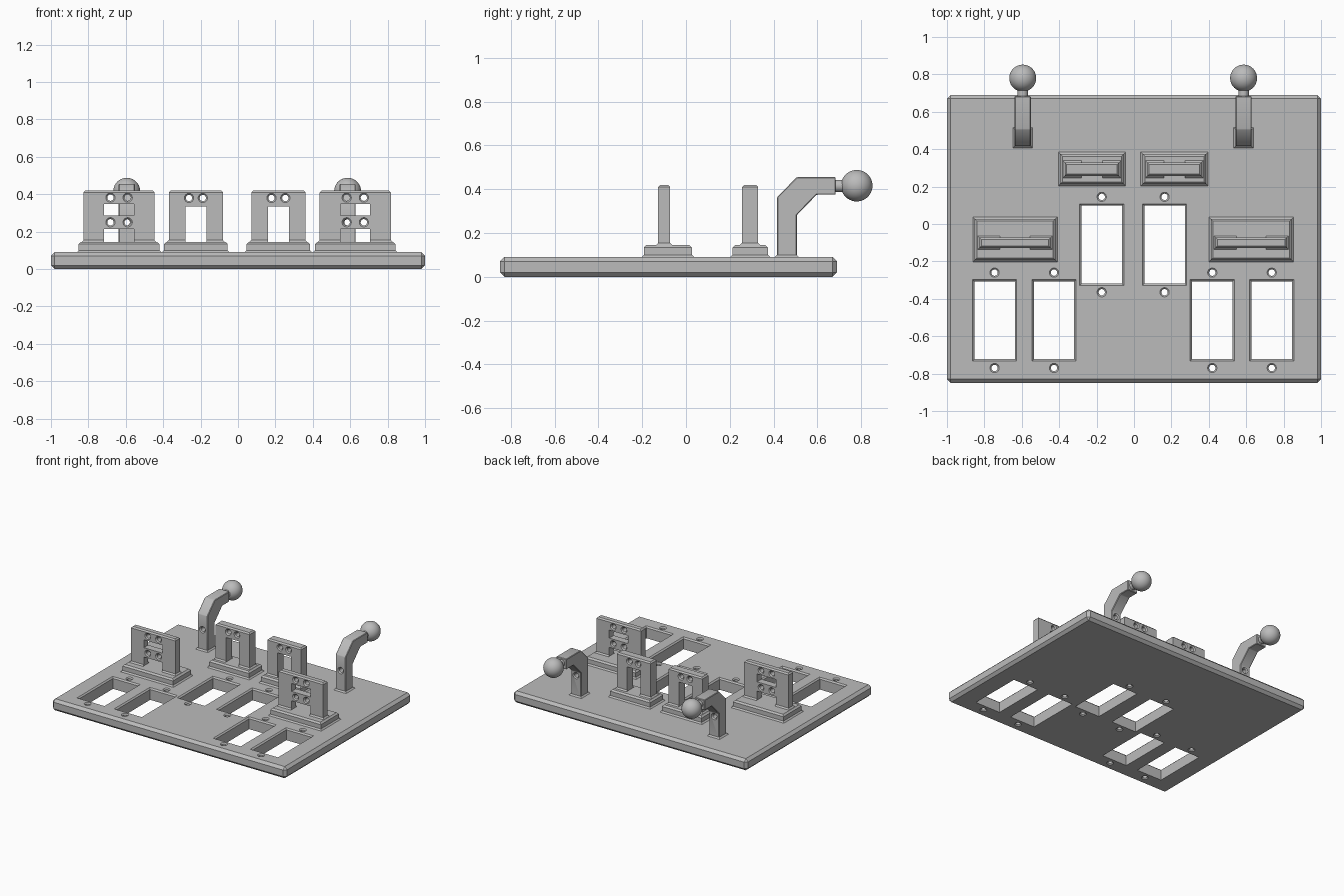
import bpy, bmesh, math
from mathutils import Vector

cube = bpy.data.objects.get("Cube")
if cube:
    bpy.data.objects.remove(cube, do_unlink=True)

grey = bpy.data.materials.new("plain_grey")
grey.use_nodes = True
grey.diffuse_color = (0.5, 0.5, 0.5, 1)
grey.node_tree.nodes["Principled BSDF"].inputs["Base Color"].default_value = (0.5, 0.5, 0.5, 1)

AXIS = -0.0045   # mirror plane of the fittings
TOP = 0.09       # upper face of the plate


def loft(bm, rings):
    """Skin a list of equal-length rings and cap both ends."""
    rows = [[bm.verts.new(p) for p in ring] for ring in rings]
    n = len(rows[0])
    for a, b in zip(rows, rows[1:]):
        for i in range(n):
            j = (i + 1) % n
            bm.faces.new((a[i], a[j], b[j], b[i]))
    bm.faces.new(rows[0][::-1])
    bm.faces.new(rows[-1])


def rect(x0, x1, y0, y1, z, grow=0.0):
    x0, x1, y0, y1 = x0 - grow, x1 + grow, y0 - grow, y1 + grow
    return [(x0, y0, z), (x1, y0, z), (x1, y1, z), (x0, y1, z)]


def block(bm, x0, x1, y0, y1, levels):
    """Stack of rectangles; levels are (height, outward growth) pairs."""
    loft(bm, [rect(x0, x1, y0, y1, z, g) for z, g in levels])


def drill(bm, centre, axis, half, wide=0.025, narrow=0.017):
    """Round cutter with a small countersink at both ends."""
    axis = Vector(axis)
    u = axis.orthogonal().normalized()
    v = axis.cross(u)
    rim = wide - narrow
    rings = []
    for t, r in ((-half - 0.01, wide), (-half, wide), (-half + rim, narrow),
                 (half - rim, narrow), (half, wide), (half + 0.01, wide)):
        turns = [math.tau * k / 20 for k in range(20)]
        rings.append([Vector(centre) + axis * t + (u * math.cos(a) + v * math.sin(a)) * r
                      for a in turns])
    loft(bm, rings)


def finish(bm, name, smooth=False):
    bmesh.ops.recalc_face_normals(bm, faces=bm.faces)
    mesh = bpy.data.meshes.new(name)
    bm.to_mesh(mesh)
    bm.free()
    mesh.materials.append(grey)
    ob = bpy.data.objects.new(name, mesh)
    bpy.context.collection.objects.link(ob)
    if smooth:
        select(ob)
        bpy.ops.object.shade_smooth_by_angle(angle=math.radians(35))
    return ob


def select(ob):
    bpy.ops.object.select_all(action='DESELECT')
    ob.select_set(True)
    bpy.context.view_layer.objects.active = ob


def bevel(ob, width):
    mod = ob.modifiers.new("chamfer", 'BEVEL')
    mod.width, mod.segments = width, 1
    select(ob)
    bpy.ops.object.modifier_apply(modifier=mod.name)


def cut(ob, bm):
    cutter = finish(bm, "cutter")
    cutter.hide_render = True
    mod = ob.modifiers.new("cut", 'BOOLEAN')
    mod.operation, mod.solver, mod.object = 'DIFFERENCE', 'EXACT', cutter
    select(ob)
    bpy.ops.object.modifier_apply(modifier=mod.name)
    bpy.data.objects.remove(cutter, do_unlink=True)
    bpy.ops.object.shade_smooth_by_angle(angle=math.radians(30))


# Base plate with six rectangular openings, each with a screw hole at both ends
bm = bmesh.new()
block(bm, -1, 1, -0.85, 0.69, [(0, 0), (TOP, 0)])
plate = finish(bm, "base_plate")
bevel(plate, 0.02)
bm = bmesh.new()
for s in (-1, 1):
    for off, yc in ((0.741, -0.515), (0.423, -0.515), (0.168, -0.11)):
        x = AXIS + s * off
        block(bm, x - 0.108, x + 0.108, yc - 0.208, yc + 0.208,
              [(-0.02, 0), (TOP - 0.01, 0), (TOP, 0.01), (TOP + 0.02, 0.01)])
        for dy in (-0.255, 0.255):
            drill(bm, (x, yc + dy, TOP / 2), (0, 0, 1), TOP / 2)
cut(plate, bm)


def bracket(name, x, half_foot, foot_y, half_wall, wall_y, windows, half_win, holes, dx):
    """Flared foot with a windowed, drilled upright wall."""
    bm = bmesh.new()
    block(bm, x - half_foot, x + half_foot, *foot_y,
          [(TOP - 0.005, 0), (TOP, 0), (TOP + 0.01, -0.01), (0.133, -0.01), (0.145, -0.022)])
    finish(bm, name + "_foot")
    bm = bmesh.new()
    block(bm, x - half_wall, x + half_wall, *wall_y,
          [(0.14, 0.01), (0.145, 0.01), (0.155, 0), (0.41, 0), (0.42, -0.01)])
    wall = finish(bm, name + "_wall")
    bm = bmesh.new()
    y0, y1 = wall_y
    for z0, z1 in windows:
        block(bm, x - half_win, x + half_win, y0 - 0.05, y1 + 0.05, [(z0, 0), (z1, 0)])
    for z in holes:
        for s in (-1, 1):
            drill(bm, (x + s * dx, (y0 + y1) / 2, z), (0, 1, 0), (y1 - y0) / 2)
    cut(wall, bm)


# Arm outline in the y-z plane
ARM = [(0.416, TOP - 0.005), (0.506, TOP - 0.005), (0.506, 0.281), (0.597, 0.375),
       (0.684, 0.375), (0.684, 0.455), (0.506, 0.455), (0.416, 0.364)]

for side, s in (("right", -1), ("left", 1)):
    # Wide outer bracket and narrow inner bracket
    bracket(side + "_wide_bracket", AXIS + s * 0.6315, 0.226, (-0.203, 0.037), 0.19,
            (-0.127, -0.073), ((0.1, 0.214), (0.286, 0.347)), 0.08, (0.25, 0.382), 0.046)
    bracket(side + "_narrow_bracket", AXIS + s * 0.2205, 0.18, (0.203, 0.384), 0.145,
            (0.256, 0.329), ((0.1, 0.334),), 0.056, (0.38,), 0.037)

    # Bent arm with a screw hole
    x = AXIS + s * 0.5905
    bm = bmesh.new()
    loft(bm, [[(x + w, y, z) for y, z in ARM] for w in (-0.043, 0.043)])
    arm = finish(bm, side + "_arm")
    bevel(arm, 0.004)
    bm = bmesh.new()
    drill(bm, (x, 0.461, 0.25), (0, 1, 0), 0.045)
    cut(arm, bm)
    bm = bmesh.new()
    block(bm, x - 0.043, x + 0.043, 0.416, 0.506,
          [(TOP - 0.005, 0.01), (TOP, 0.01), (TOP + 0.01, 0)])
    finish(bm, side + "_arm_foot")

    # Neck and ball at the arm tip
    bm = bmesh.new()
    drill(bm, (x, 0.705, 0.415), (0, 1, 0), 0.03, 0.034, 0.028)
    finish(bm, side + "_neck", True)
    bm = bmesh.new()
    bmesh.ops.create_uvsphere(bm, u_segments=40, v_segments=20, radius=0.072)
    bmesh.ops.translate(bm, verts=bm.verts, vec=(x, 0.78, 0.416))
    finish(bm, side + "_ball", True)
